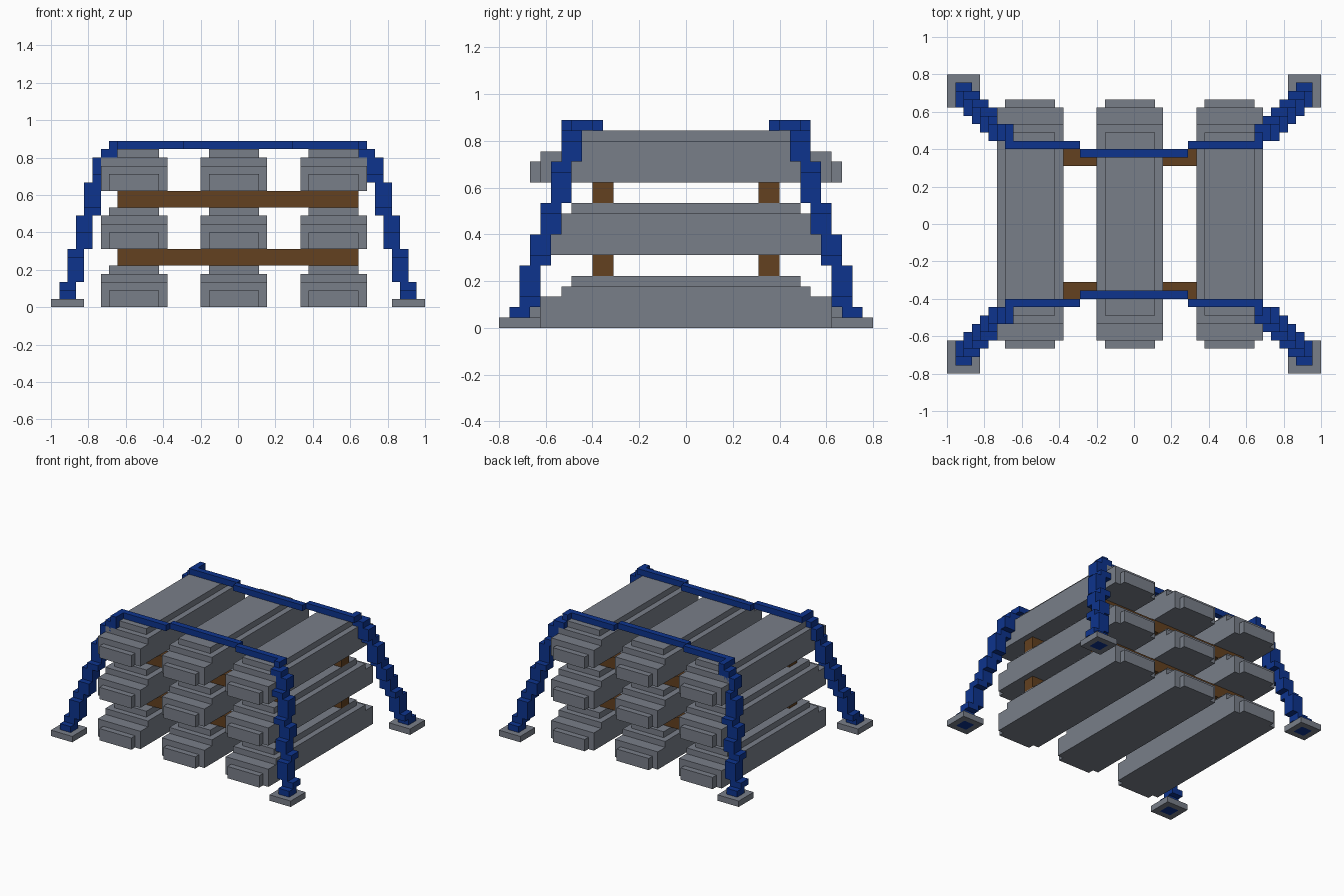
import bpy
import bmesh

cube = bpy.data.objects.get("Cube")
if cube:
    bpy.data.objects.remove(cube, do_unlink=True)

U = 2 / 45  # size of one block unit


def material(name, rgb):
    m = bpy.data.materials.new(name)
    m.use_nodes = True
    colour = (*rgb, 1)
    m.diffuse_color = colour
    bsdf = m.node_tree.nodes["Principled BSDF"]
    bsdf.inputs["Base Color"].default_value = colour
    bsdf.inputs["Roughness"].default_value = 0.8
    return m


GREY = material("metal grey", (0.19, 0.21, 0.25))
BLUE = material("rope blue", (0.004, 0.034, 0.27))
BROWN = material("wood brown", (0.125, 0.052, 0.014))


def blocks(name, boxes, mat):
    """One object made of boxes (x0, x1, y0, y1, z0, z1) in block units."""
    bm = bmesh.new()
    for x0, x1, y0, y1, z0, z1 in boxes:
        x0, x1 = sorted((x0, x1))
        y0, y1 = sorted((y0, y1))
        for v in bmesh.ops.create_cube(bm, size=1)["verts"]:
            v.co.x = U * (x1 if v.co.x > 0 else x0)
            v.co.y = U * (y1 if v.co.y > 0 else y0)
            v.co.z = U * (z1 if v.co.z > 0 else z0)
    mesh = bpy.data.meshes.new(name)
    bm.to_mesh(mesh)
    bm.free()
    mesh.materials.append(mat)
    obj = bpy.data.objects.new(name, mesh)
    bpy.context.collection.objects.link(obj)
    return obj


# Stepped ingots: three layers of three
for layer, z in enumerate((0, 7, 14)):
    for column, x in enumerate((-12.5, -0.5, 11.5)):
        blocks(f"ingot_{layer + 1}_{column + 1}", [
            (x - 4, x + 4, -14, 14, z, z + 3),
            (x - 4, x + 4, -12, 12, z + 3, z + 4),
            (x - 3, x + 3, -11, 11, z + 4, z + 5),
            (x - 3, x + 3, -15, -14, z, z + 2),
            (x - 3, x + 3, 14, 15, z, z + 2),
        ], GREY)

# Wooden spacers between the layers
for level, z in (("lower", 5), ("upper", 12)):
    for end, y in (("front", -8), ("back", 8)):
        blocks(f"{level}_{end}_spacer", [(-14.5, 14.5, y - 1, y + 1, z, z + 2)], BROWN)

# Rope steps from foot to top: bottom, top, centre x, centre y
STEPS = [(0, 2, 20.5, 16), (2, 3, 20.5, 15), (3, 6, 19.5, 15), (6, 7, 19.5, 14),
         (7, 9, 18.5, 14), (9, 11, 18.5, 13), (11, 12, 17.5, 13), (12, 15, 17.5, 12),
         (15, 16, 16.5, 12), (16, 18, 16.5, 11), (18, 19, 15.5, 11)]

for end, sy in (("front", -1), ("back", 1)):
    for side, sx in (("right", -1), ("left", 1)):
        # Hanging rope with its knot at the top corner
        rope = [(sx * (x - 1), sx * (x + 1), sy * (y - 1), sy * (y + 1), a, b)
                for a, b, x, y in STEPS]
        knot = 12 if sx < 0 else 11
        rope.append((sx * 14.5, sx * 15.5, sy * 9, sy * knot, 19, 20))
        blocks(f"{end}_{side}_rope", rope, BLUE)
        # Square foot plate around the rope end
        foot = [(18.5, 22.5, 14, 15), (18.5, 22.5, 17, 18),
                (18.5, 19.5, 15, 17), (21.5, 22.5, 15, 17)]
        blocks(f"{end}_{side}_foot",
               [(sx * a, sx * b, sy * c, sy * d, 0, 1) for a, b, c, d in foot], GREY)
    # Rope across the top of the stack
    blocks(f"{end}_top_rope", [
        (-14.5, -6.5, sy * 9, sy * 10, 19, 20),
        (-6.5, 6.5, sy * 8, sy * 9, 19, 20),
        (6.5, 14.5, sy * 9, sy * 10, 19, 20),
    ], BLUE)
